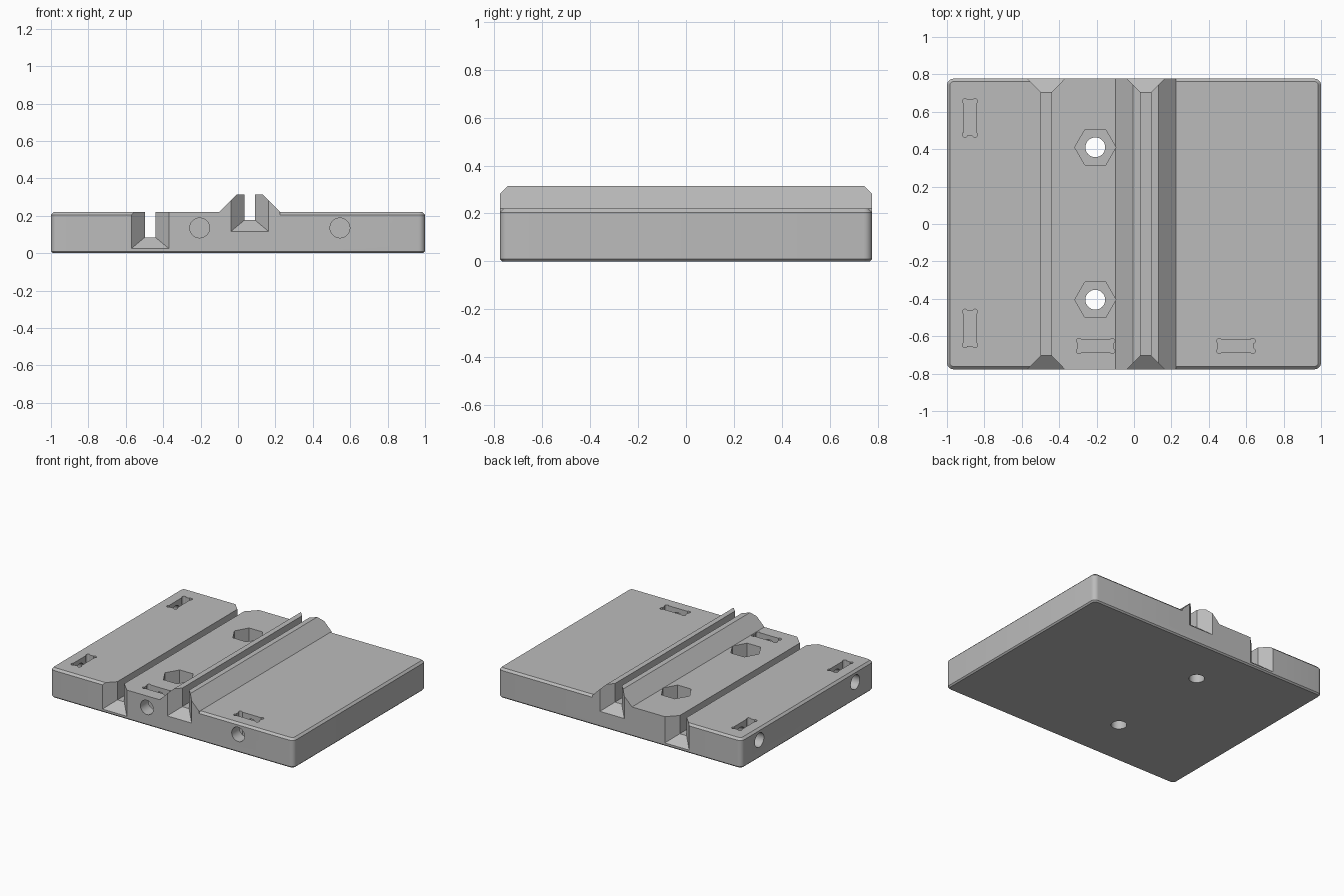
import bpy, bmesh, math
from mathutils import Matrix, Vector

old = bpy.data.objects.get("Cube")
if old:
    bpy.data.objects.remove(old, do_unlink=True)

HALF_Y = 0.777
TOP = 0.22
HOLE_Z = 0.135
HOLE_R = 0.053

grey = bpy.data.materials.new("plain grey")
grey.use_nodes = True
colour = (0.5, 0.5, 0.5, 1)
grey.diffuse_color = colour
grey.node_tree.nodes["Principled BSDF"].inputs["Base Color"].default_value = colour


def finish(name, bm):
    bmesh.ops.recalc_face_normals(bm, faces=bm.faces)
    mesh = bpy.data.meshes.new(name)
    bm.to_mesh(mesh)
    bm.free()
    mesh.materials.append(grey)
    obj = bpy.data.objects.new(name, mesh)
    bpy.context.collection.objects.link(obj)
    return obj


def loft(name, loops):
    """Closed solid through matching outlines."""
    bm = bmesh.new()
    rings = [[bm.verts.new(p) for p in loop] for loop in loops]
    for a, b in zip(rings, rings[1:]):
        for i in range(len(a)):
            j = (i + 1) % len(a)
            bm.faces.new((a[i], a[j], b[j], b[i]))
    bm.faces.new(rings[0])
    bm.faces.new(rings[-1])
    return finish(name, bm)


def box(name, x0, x1, y0, y1, z0, z1):
    return loft(name, [[(x0, y0, z), (x1, y0, z), (x1, y1, z), (x0, y1, z)] for z in (z0, z1)])


def rod(name, start, end, radius, sides=32, spin=0):
    """Prism or cylinder between two points."""
    start, end = Vector(start), Vector(end)
    axis = end - start
    turn = axis.to_track_quat('Z', 'Y').to_matrix().to_4x4()
    bm = bmesh.new()
    bmesh.ops.create_cone(bm, cap_ends=True, segments=sides, radius1=radius, radius2=radius,
                          depth=axis.length,
                          matrix=Matrix.Translation((start + end) / 2) @ turn @ Matrix.Rotation(spin, 4, 'Z'))
    return finish(name, bm)


def combine(target, tool, operation='DIFFERENCE'):
    mod = target.modifiers.new(tool.name, 'BOOLEAN')
    mod.operation = operation
    mod.solver = 'EXACT'
    mod.object = tool
    graph = bpy.context.evaluated_depsgraph_get()
    mesh = bpy.data.meshes.new_from_object(target.evaluated_get(graph))
    target.modifiers.clear()
    target.data = mesh
    bpy.data.objects.remove(tool, do_unlink=True)


# Base plate with rounded corners and chamfered rims
bm = bmesh.new()
bmesh.ops.create_cube(bm, size=1, matrix=Matrix.Translation((0, 0, TOP / 2))
                      @ Matrix.Diagonal((2, 2 * HALF_Y, TOP, 1)))
upright = [e for e in bm.edges if abs(e.verts[0].co.z - e.verts[1].co.z) > 0.1]
bmesh.ops.bevel(bm, geom=upright, offset=0.035, segments=6, profile=0.5, affect='EDGES')
for height, size in ((TOP, 0.015), (0, 0.01)):
    rim = [e for e in bm.edges if all(abs(v.co.z - height) < 1e-4 for v in e.verts)]
    bmesh.ops.bevel(bm, geom=rim, offset=size, segments=1, affect='EDGES')
plate = finish("base_plate", bm)

# Square-ended middle strip with the raised ridge
profile = [(-0.47, 0.05), (0.225, 0.05), (0.225, TOP), (0.13, 0.315),
           (-0.005, 0.315), (-0.1, TOP), (-0.47, TOP)]
ridge = loft("ridge", [[(x, y, z) for x, z in profile] for y in (-HALF_Y, HALF_Y)])
combine(plate, ridge, 'UNION')

# Long channels with funnel-shaped ends
for cx, floor in ((-0.47, 0.085), (0.063, 0.177)):
    combine(plate, box("channel", cx - 0.028, cx + 0.028, -1, 1, floor, 0.5))
    for side in (-1, 1):
        loops = []
        for y, half, z in ((HALF_Y - 0.073, 0.028, floor),
                           (HALF_Y, 0.1, floor - 0.06),
                           (HALF_Y + 0.05, 0.1, floor - 0.06)):
            loops.append([(cx - half, side * y, z), (cx + half, side * y, z),
                          (cx + half, side * y, 0.5), (cx - half, side * y, 0.5)])
        combine(plate, loft("funnel", loops))

# Hexagonal nut recesses with through holes
for y in (-0.405, 0.41):
    combine(plate, rod("nut_recess", (-0.207, y, 0.11), (-0.207, y, 0.4), 0.11, 6, math.pi / 2))
    combine(plate, rod("through_hole", (-0.207, y, -0.1), (-0.207, y, 0.3), HOLE_R))


def edge_fixing(cx, cy, along_x):
    """Nut slot with relieved corners, and the screw hole that meets it."""
    hx, hy = (0.095, 0.033) if along_x else (0.033, 0.095)
    combine(plate, box("nut_slot", cx - hx, cx + hx, cy - hy, cy + hy, 0.04, 0.4))
    for sx in (-1, 1):
        for sy in (-1, 1):
            x, y = cx + sx * (hx - 0.006), cy + sy * (hy - 0.006)
            combine(plate, rod("corner_relief", (x, y, 0.041), (x, y, 0.4), 0.014, 12))
    if along_x:
        ends = (cx, -1, HOLE_Z), (cx, cy + 0.1, HOLE_Z)
    else:
        ends = (-1.2, cy, HOLE_Z), (cx + 0.1, cy, HOLE_Z)
    combine(plate, rod("screw_hole", *ends, HOLE_R))


for x in (-0.205, 0.545):
    edge_fixing(x, -0.652, True)
for y in (-0.558, 0.567):
    edge_fixing(-0.877, y, False)

# Smooth the round holes, keep the edges sharp
bpy.ops.object.select_all(action='DESELECT')
plate.select_set(True)
bpy.context.view_layer.objects.active = plate
bpy.ops.object.shade_smooth_by_angle(angle=math.radians(25))
